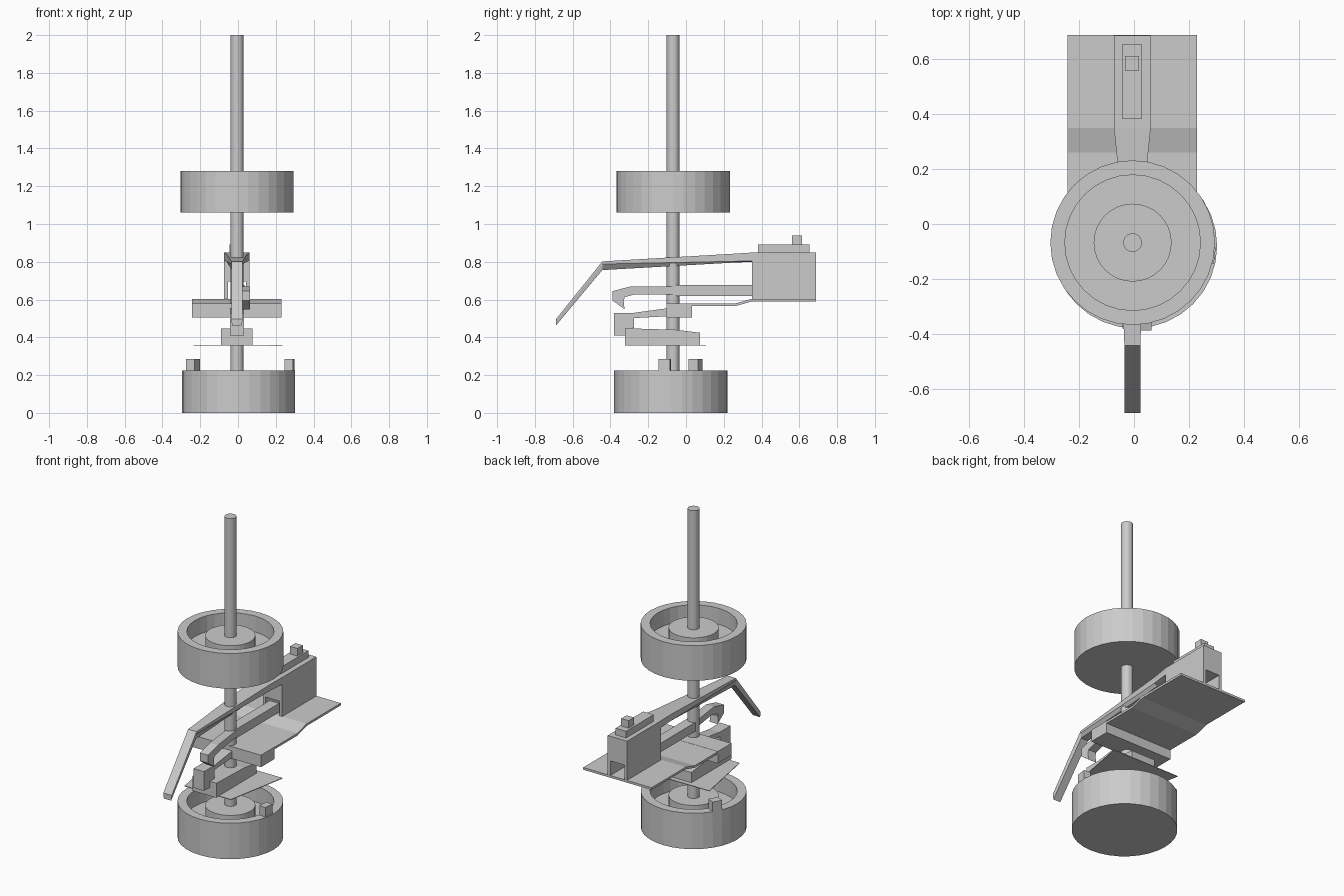
import bpy, bmesh, math
from mathutils import Matrix

if "Cube" in bpy.data.objects:
    bpy.data.objects.remove(bpy.data.objects["Cube"])

grey = bpy.data.materials.new("light_grey")
grey.diffuse_color = (0.6, 0.6, 0.6, 1)
grey.use_nodes = True
grey.node_tree.nodes["Principled BSDF"].inputs["Base Color"].default_value = grey.diffuse_color


def finish(name, bm):
    bmesh.ops.recalc_face_normals(bm, faces=bm.faces)
    me = bpy.data.meshes.new(name)
    bm.to_mesh(me)
    bm.free()
    me.materials.append(grey)
    ob = bpy.data.objects.new(name, me)
    bpy.context.collection.objects.link(ob)
    return ob


def loft(name, rings, closed_ends=True):
    """Bridge equal-length rings of points into a solid."""
    bm = bmesh.new()
    loops = [[bm.verts.new(p) for p in r] for r in rings]
    n = len(loops[0])
    for a, b in zip(loops, loops[1:]):
        for i in range(n):
            bm.faces.new((a[i], a[(i + 1) % n], b[(i + 1) % n], b[i]))
    if closed_ends:
        bm.faces.new(loops[0])
        bm.faces.new(loops[-1])
    return finish(name, bm)


def side_profile(name, yz, x0, x1):
    return loft(name, [[(x, y, z) for y, z in yz] for x in (x0, x1)])


def box(name, x0, x1, y0, y1, z0, z1):
    return side_profile(name, [(y0, z0), (y1, z0), (y1, z1), (y0, z1)], x0, x1)


def lathe(name, cx, cy, rz, sides=32):
    ang = [math.tau * i / sides for i in range(sides)]
    return loft(name, [[(cx + r * math.cos(a), cy + r * math.sin(a), z) for a in ang]
                       for r, z in rz])


def cup(name, cx, cy, z, h):
    """Drum with a recessed top and a central hub."""
    t = z + h
    lathe(name, cx, cy, [(0.3, z), (0.3, t), (0.247, t), (0.247, t - 0.1),
                         (0.142, t - 0.1), (0.142, t - 0.025)])


def post(name, cx, cy, radius, deg, z0, z1, radial=0.05, tangential=0.06):
    """Upright lug standing on the drum rim."""
    bm = bmesh.new()
    m = (Matrix.Translation((cx, cy, (z0 + z1) / 2))
         @ Matrix.Rotation(math.radians(deg), 4, 'Z')
         @ Matrix.Translation((radius, 0, 0))
         @ Matrix.Diagonal((radial, tangential, z1 - z0, 1)))
    bmesh.ops.create_cube(bm, size=1, matrix=m)
    finish(name, bm)


# central rod and the two drums
lathe("rod", -0.005, -0.068, [(0.034, 0.02), (0.034, 2.0)], 24)
cup("upper_drum", -0.005, -0.068, 1.06, 0.22)
cup("lower_drum", 0.003, -0.08, 0, 0.225)
post("left_lug", 0.003, -0.08, 0.274, 151.6, 0.125, 0.285)
post("right_lug", 0.003, -0.08, 0.271, -7, 0.125, 0.285, 0.045)

# long lever: top half width, bottom half width, tapering to the bent tip
sections = [(-0.688, 0.497, 0.487, 0.463, 0.029, 0.025),
            (-0.443, 0.802, 0.788, 0.756, 0.029, 0.025),
            (0.24, 0.842, 0.802, 0.795, 0.056, 0.03),
            (0.352, 0.849, 0.805, 0.800, 0.067, 0.05)]
cx = -0.006
loft("lever", [[(cx - w, y, zt), (cx + w, y, zt), (cx + w, y, zs),
                (cx + b, y, zb), (cx - b, y, zb), (cx - w, y, zs)]
               for y, zt, zs, zb, w, b in sections])

# rear housing with a tunnel, cap and button
housing = [(-0.073, 0.595), (-0.073, 0.849), (0.061, 0.849), (0.061, 0.595),
           (0.042, 0.595), (0.042, 0.695), (-0.054, 0.695), (-0.054, 0.595)]
loft("housing", [[(x, y, z) for x, z in housing] for y in (0.35, 0.687)])
box("housing_cap", -0.044, 0.029, 0.382, 0.655, 0.845, 0.891)
box("button", -0.032, 0.019, 0.56, 0.613, 0.885, 0.938)

# stepped wide plate and its front cross bar
side_profile("wide_plate", [(0.0, 0.565), (0.26, 0.565), (0.35, 0.590), (0.688, 0.590),
                            (0.688, 0.604), (0.35, 0.604), (0.26, 0.579), (0.0, 0.579)],
             -0.243, 0.23)
box("cross_bar", -0.243, 0.23, -0.102, 0.032, 0.505, 0.58)

# latch bar and hooked front
box("latch_bar", -0.032, 0.034, -0.07, 0.36, 0.62, 0.676)
hook = [(-0.05, 0.67), (-0.29, 0.67), (-0.388, 0.645), (-0.388, 0.595), (-0.325, 0.548),
        (-0.33, 0.59), (-0.325, 0.612), (-0.27, 0.628), (-0.05, 0.628)]
loft("hook", [[(x + (0.03 if y < -0.2 else 0), y, z) for y, z in hook]
              for x in (-0.022, 0.034)])

# hammer arm with a block head
side_profile("hammer", [(-0.38, 0.41), (-0.38, 0.53), (-0.275, 0.53), (-0.09, 0.555),
                        (-0.09, 0.512), (-0.275, 0.502), (-0.275, 0.45), (-0.32, 0.44),
                        (-0.32, 0.41)], -0.042, 0.031)

# lower block with a thin flared plate beneath
side_profile("lower_block", [(-0.323, 0.357), (-0.323, 0.448), (-0.05, 0.44),
                             (0.075, 0.424), (0.075, 0.357)], -0.09, 0.077)
flare = [(-0.16, -0.30), (0.16, -0.30), (0.235, 0.105), (-0.235, 0.105)]
loft("thin_plate", [[(x, y, z) for x, y in flare] for z in (0.356, 0.36)])
